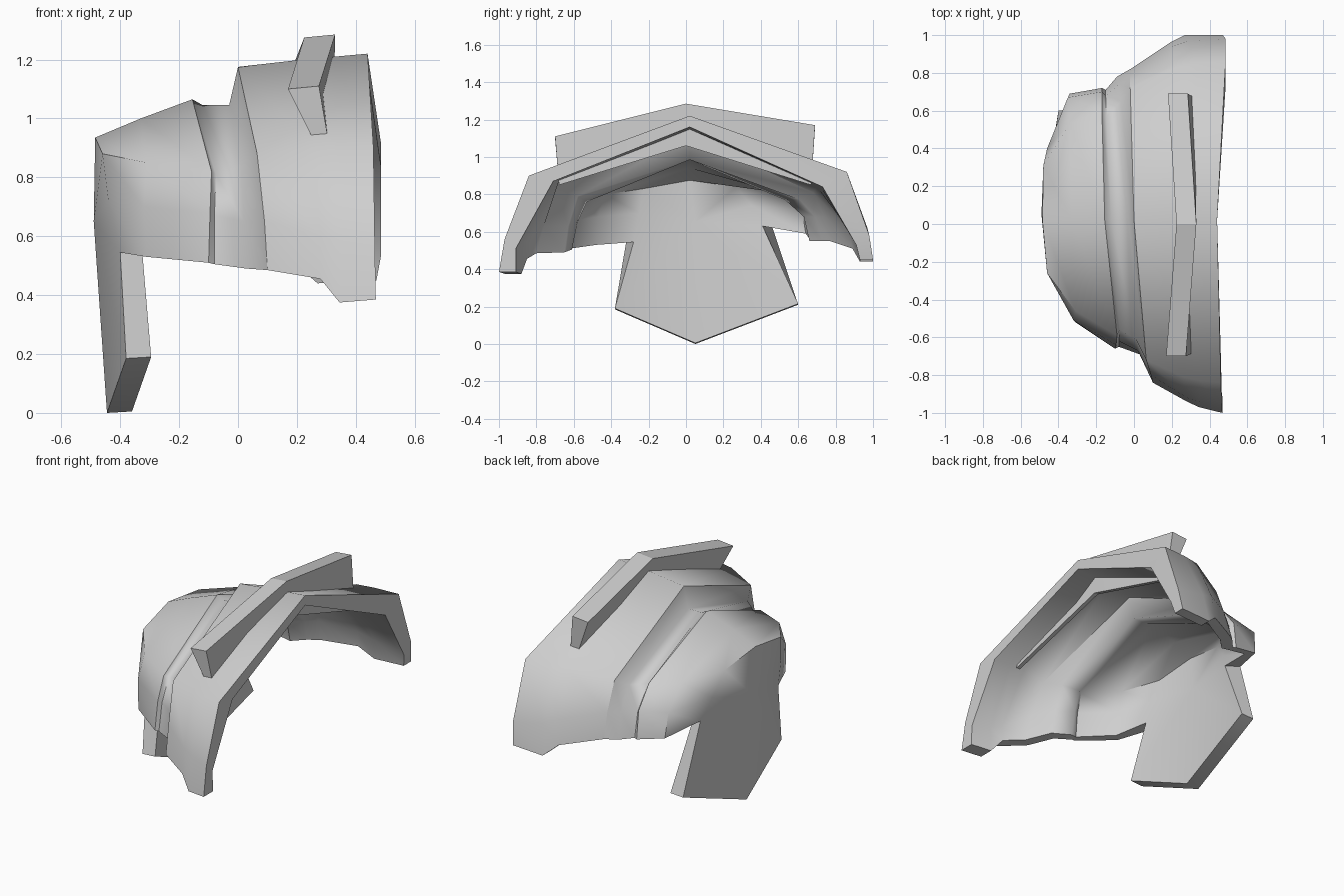
import bpy
import bmesh
import math

if "Cube" in bpy.data.objects:
    bpy.data.objects.remove(bpy.data.objects["Cube"], do_unlink=True)

grey = bpy.data.materials.new("light grey")
grey.use_nodes = True
grey.diffuse_color = (0.62, 0.62, 0.62, 1)
grey.node_tree.nodes["Principled BSDF"].inputs["Base Color"].default_value = grey.diffuse_color


def finish(name, bm, smooth_angle):
    """Turn a closed bmesh into a named, shaded object."""
    bmesh.ops.recalc_face_normals(bm, faces=bm.faces)
    mesh = bpy.data.meshes.new(name)
    bm.to_mesh(mesh)
    bm.free()
    mesh.materials.append(grey)
    part = bpy.data.objects.new(name, mesh)
    bpy.context.collection.objects.link(part)
    bpy.ops.object.select_all(action="DESELECT")
    part.select_set(True)
    bpy.context.view_layer.objects.active = part
    bpy.ops.object.shade_smooth_by_angle(angle=math.radians(smooth_angle), keep_sharp_edges=True)


def loft(sections, ring=False):
    """Skin a row of sections with quads."""
    bm = bmesh.new()
    rows = [[bm.verts.new(p) for p in section] for section in sections]
    count = len(rows[0])
    for a, b in zip(rows, rows[1:]):
        for i in range(count if ring else count - 1):
            j = (i + 1) % count
            bm.faces.new((a[i], a[j], b[j], b[i]))
    return bm, rows


# Each arch runs from the front lower edge over the crown to the back lower edge.
# Wide outer plate with pointed lower corners
outer_arches = [
    [(.468, -1, .385), (.465, -.97, .56), (.46, -.84, .9), (.44, .02, 1.22),
     (.485, .86, .92), (.485, .98, .58), (.47, 1, .45)],
    [(.345, -.97, .375), (.35, -.94, .58), (.35, -.83, .9), (.33, .02, 1.21),
     (.33, .85, .92), (.29, .97, .62), (.27, 1, .44)],
    [(.28, -.94, .455), (.28, -.92, .6), (.26, -.81, .9), (.22, .02, 1.2),
     (.22, .83, .92), (.2, .94, .66), (.19, .96, .51)],
    [(.1, -.84, .485), (.09, -.8, .65), (.065, -.72, .88), (0, .02, 1.175),
     (-.02, .72, .87), (-.02, .79, .7), (-.02, .82, .55)],
]

# Recessed band between the outer plate and the dome
band_arches = [
    [(.03, -.69, .49), (.02, -.67, .65), (.01, -.61, .84), (-.03, .02, 1.045),
     (-.07, .65, .83), (-.08, .74, .7), (-.09, .78, .55)],
    [(-.08, -.65, .505), (-.08, -.62, .67), (-.075, -.56, .81), (-.12, .02, 1.045),
     (-.145, .57, .83), (-.15, .68, .7), (-.15, .71, .55)],
]

# Rounded dome
dome_arches = [
    [(-.1, -.66, .51), (-.095, -.64, .68), (-.09, -.59, .82), (-.155, .02, 1.065),
     (-.17, .6, .85), (-.17, .7, .72), (-.17, .72, .55)],
    [(-.31, -.52, .53), (-.32, -.51, .7), (-.31, -.46, .85), (-.33, .02, 1),
     (-.34, .53, .87), (-.35, .67, .74), (-.34, .69, .59)],
    [(-.4, -.32, .545), (-.44, -.29, .72), (-.46, -.26, .88), (-.485, .02, .935),
     (-.48, .31, .9), (-.46, .4, .76), (-.42, .46, .63)],
]
bm, rows = loft(outer_arches + band_arches + dome_arches)

# End wall of the dome, continued downward as a pointed hanging flap
flap_tip = [bm.verts.new(p) for p in ((-.4, .6, .21), (-.445, .05, 0), (-.38, -.38, .185))]
outline = rows[-1] + flap_tip
hub = bm.verts.new((-.49, .05, .65))
for i, corner in enumerate(outline):
    bm.faces.new((outline[i - 1], corner, hub))

# Inner lining: thick at the plate's shoulders, thinner over band and dome
thick = [(.09, 0), (.06, .05), (.13, .03), (0, .06), (-.13, .08), (-.07, .05), (-.07, 0)]
thin = [(.04, 0), (.04, .02), (.03, .05), (0, .06), (-.04, .06), (-.05, .02), (-.05, 0)]
shift_x = [0, 0, 0, .05, .05, .04, .02, .04, .075]
outer_faces = list(bm.faces)
border = [e for e in bm.edges if e.is_boundary]
lining = {v: bm.verts.new((v.co.x + .085, v.co.y, v.co.z + .005)) for v in flap_tip + [hub]}
for n, row in enumerate(rows):
    for v, (dy, dz) in zip(row, thick if n < 3 else thin):
        lining[v] = bm.verts.new((v.co.x + shift_x[n], v.co.y + dy, v.co.z - dz))
for face in outer_faces:
    bm.faces.new([lining[v] for v in reversed(face.verts)])
for edge in border:
    a, b = edge.verts
    rim = bm.faces.new((b, a, lining[a], lining[b]))
    for e in rim.edges:
        e.smooth = not (e is edge or set(e.verts) == {lining[a], lining[b]})

# Crisp edges where the plate and the dome step down to the band
for row in (rows[3], rows[6]):
    for a, b in zip(row, row[1:]):
        bm.edges.get((a, b)).smooth = False
finish("shoulder_shell", bm, 55)

# Wedge-shaped bar bent over the crown of the outer plate, sunk through it
bar_stations = ((-.7, .17, 1.1, .295, .85), (0, .225, 1.275, .275, 1.06), (.69, .18, 1.16, .295, .85))
bar_sections = [
    [(x, y, top), (x + .105, y, top + .01), (low_x + .025, y * .97, low), (low_x, y * .97, low)]
    for y, x, top, low_x, low in bar_stations
]
bm, rows = loft(bar_sections, ring=True)
bm.faces.new(rows[0])
bm.faces.new(rows[-1])
finish("crown_bar", bm, 20)
